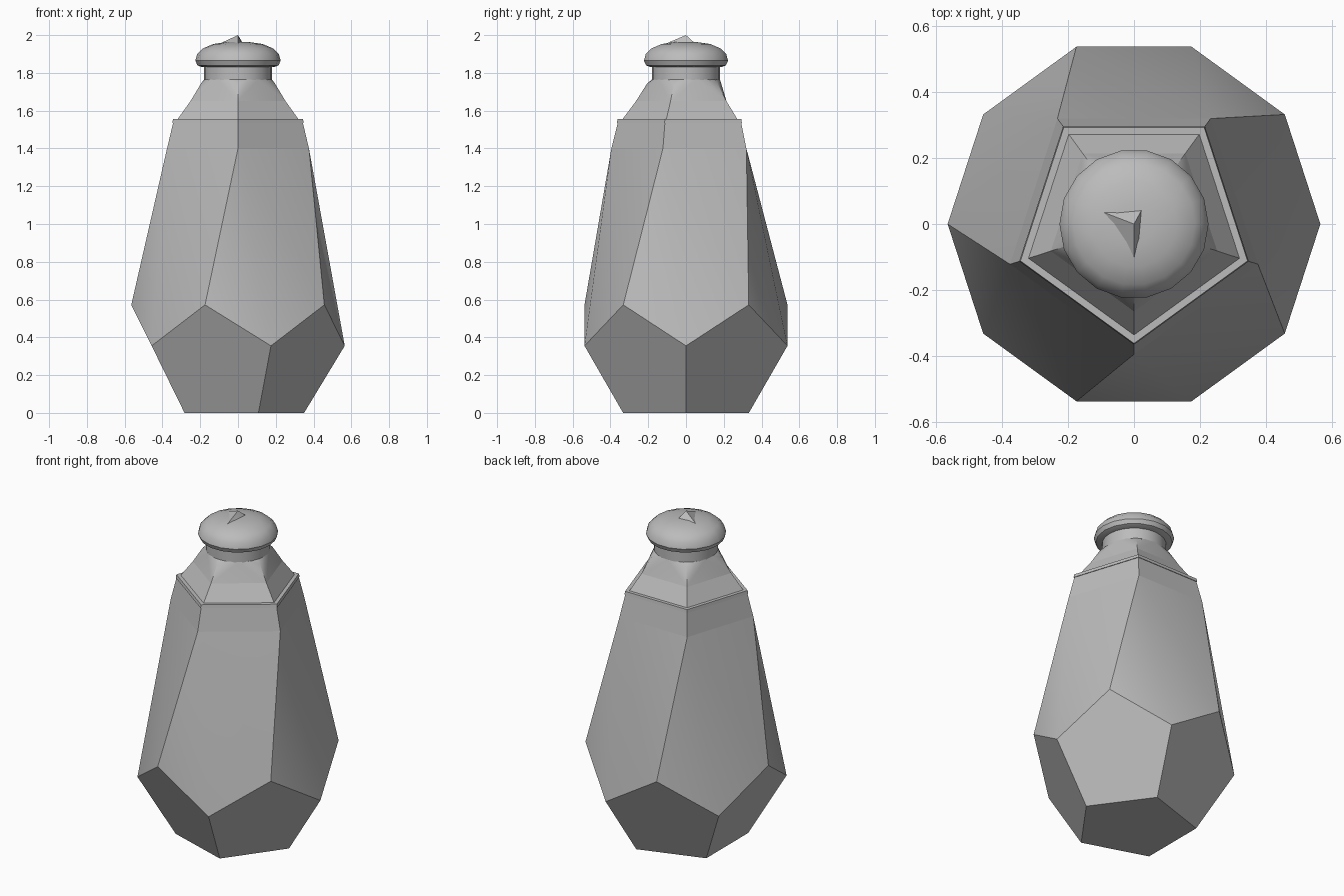
import bpy
import bmesh
from math import cos, sin, radians

cube = bpy.data.objects.get("Cube")
if cube:
    bpy.data.objects.remove(cube, do_unlink=True)

GREY = (0.5, 0.5, 0.5, 1.0)
grey = bpy.data.materials.new("plain grey")
grey.use_nodes = True
grey.diffuse_color = GREY
grey.node_tree.nodes["Principled BSDF"].inputs["Base Color"].default_value = GREY


def ring(radius, z, sides, turn=0):
    """Points of a regular polygon; turn is the angle of its first corner."""
    angles = [radians(turn + 360 * i / sides) for i in range(sides)]
    return [(radius * cos(a), radius * sin(a), z) for a in angles]


def solid(name, points, smooth=25):
    """Convex solid wrapped around the given points."""
    bm = bmesh.new()
    for p in points:
        bm.verts.new(p)
    hull = bmesh.ops.convex_hull(bm, input=bm.verts)
    loose = [v for v in bm.verts if not v.link_faces]
    bmesh.ops.delete(bm, geom=loose, context="VERTS")
    bmesh.ops.dissolve_limit(bm, angle_limit=radians(0.5),
                             verts=bm.verts, edges=bm.edges)
    bmesh.ops.recalc_face_normals(bm, faces=bm.faces)
    mesh = bpy.data.meshes.new(name)
    bm.to_mesh(mesh)
    bm.free()
    mesh.materials.append(grey)
    obj = bpy.data.objects.new(name, mesh)
    bpy.context.collection.objects.link(obj)
    bpy.ops.object.select_all(action="DESELECT")
    obj.select_set(True)
    bpy.context.view_layer.objects.active = obj
    bpy.ops.object.shade_smooth_by_angle(angle=radians(smooth))
    return obj


# Faceted base that tapers up into a twisted five-sided body
TWIST = -90
solid("bottle_body",
      ring(0.35, 0, 5) + ring(0.565, 0.355, 5)
      + ring(0.565, 0.572, 5, 36) + ring(0.395, 1.4, 5, TWIST))

# Five-sided collar and its thin lip
solid("collar", ring(0.395, 1.4, 5, TWIST) + ring(0.36, 1.54, 5, TWIST))
solid("collar_lip", ring(0.366, 1.535, 5, TWIST) + ring(0.362, 1.555, 5, TWIST))

# Shoulder in two tiers, then the round neck
solid("lower_shoulder", ring(0.34, 1.55, 5, TWIST) + ring(0.265, 1.65, 5, TWIST))
solid("upper_shoulder", ring(0.265, 1.65, 5, TWIST) + ring(0.205, 1.745, 5, TWIST)
      + ring(0.18, 1.765, 20))
solid("neck", ring(0.18, 1.73, 24) + ring(0.18, 1.84, 24))

# Domed stopper
CAP_PROFILE = [(0.19, 1.83), (0.215, 1.84), (0.226, 1.865), (0.216, 1.9),
               (0.185, 1.93), (0.13, 1.953), (0.06, 1.963)]
solid("stopper", [p for r, z in CAP_PROFILE for p in ring(r, z, 18)], 35)

# Crooked peak on the stopper
solid("stopper_peak", [(0, 0, 2.0), (-0.13, 0.05, 1.94), (0.03, 0.055, 1.95),
                       (0.02, -0.06, 1.95), (0, -0.19, 1.92)])
